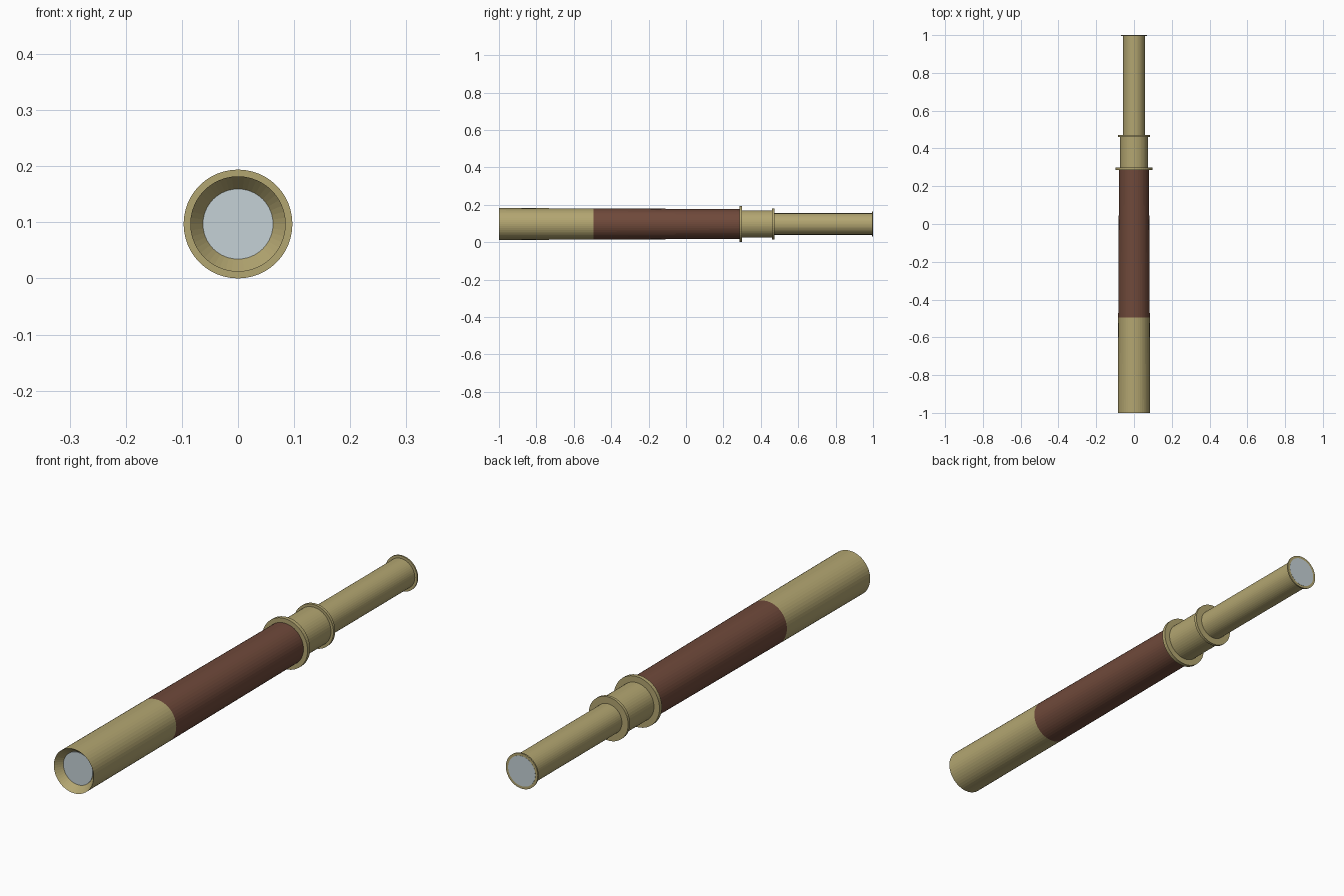
import bpy, bmesh, math

if "Cube" in bpy.data.objects:
    bpy.data.objects.remove(bpy.data.objects["Cube"])

AXIS_Z = 0.097
SIDES = 48


def material(name, rgb):
    m = bpy.data.materials.new(name)
    m.diffuse_color = (*rgb, 1)
    m.use_nodes = True
    m.node_tree.nodes["Principled BSDF"].inputs["Base Color"].default_value = m.diffuse_color
    return m


brass = material("brass", (0.45, 0.38, 0.165))
leather = material("brown leather", (0.16, 0.067, 0.043))
glass = material("pale glass", (0.56, 0.64, 0.67))


def lathe(name, profile, mat):
    """Revolve (y, radius) points about the telescope axis; radius 0 makes a pole."""
    bm = bmesh.new()
    rings = []
    for y, r in profile:
        if r == 0:
            rings.append([bm.verts.new((0, y, AXIS_Z))] * SIDES)
            continue
        rings.append([bm.verts.new((r * math.cos(2 * math.pi * i / SIDES), y,
                                    AXIS_Z + r * math.sin(2 * math.pi * i / SIDES)))
                      for i in range(SIDES)])
    for a, b in zip(rings, rings[1:]):
        for i in range(SIDES):
            j = (i + 1) % SIDES
            bm.faces.new(list(dict.fromkeys((a[i], b[i], b[j], a[j]))))
    bmesh.ops.recalc_face_normals(bm, faces=bm.faces)
    me = bpy.data.meshes.new(name)
    bm.to_mesh(me)
    bm.free()
    me.materials.append(mat)
    ob = bpy.data.objects.new(name, me)
    bpy.context.collection.objects.link(ob)
    return ob


# Front barrel with a funnel-shaped mouth
lathe("front_barrel", [(-0.972, 0), (-0.972, 0.0625), (-1, 0.085),
                       (-0.495, 0.0835), (-0.495, 0)], brass)
# Leather-wrapped grip, slightly tapered
lathe("leather_grip", [(-0.495, 0), (-0.495, 0.0835), (0.288, 0.0795), (0.288, 0)], leather)
# Draw tubes
for name, y0, y1, r in (("middle_draw_tube", 0.29, 0.465, 0.0735),
                        ("eyepiece_tube", 0.465, 0.997, 0.0575)):
    lathe(name, [(y0, 0), (y0, r), (y1, r), (y1, 0)], brass)
# Collars at each joint and at the eyepiece
for name, y0, y1, r in (("grip_collar", 0.285, 0.3, 0.097),
                        ("middle_collar", 0.461, 0.472, 0.084),
                        ("eyepiece_collar", 0.994, 0.9995, 0.068)):
    lathe(name, [(y0, 0), (y0, r), (y1, r), (y1, 0)], brass)
# Lenses
lathe("front_lens", [(-0.974, 0), (-0.974, 0.0625), (-0.970, 0.0625), (-0.970, 0)], glass)
lathe("eyepiece_lens", [(0.996, 0), (0.996, 0.058), (1.0, 0.058), (1.0, 0)], glass)
